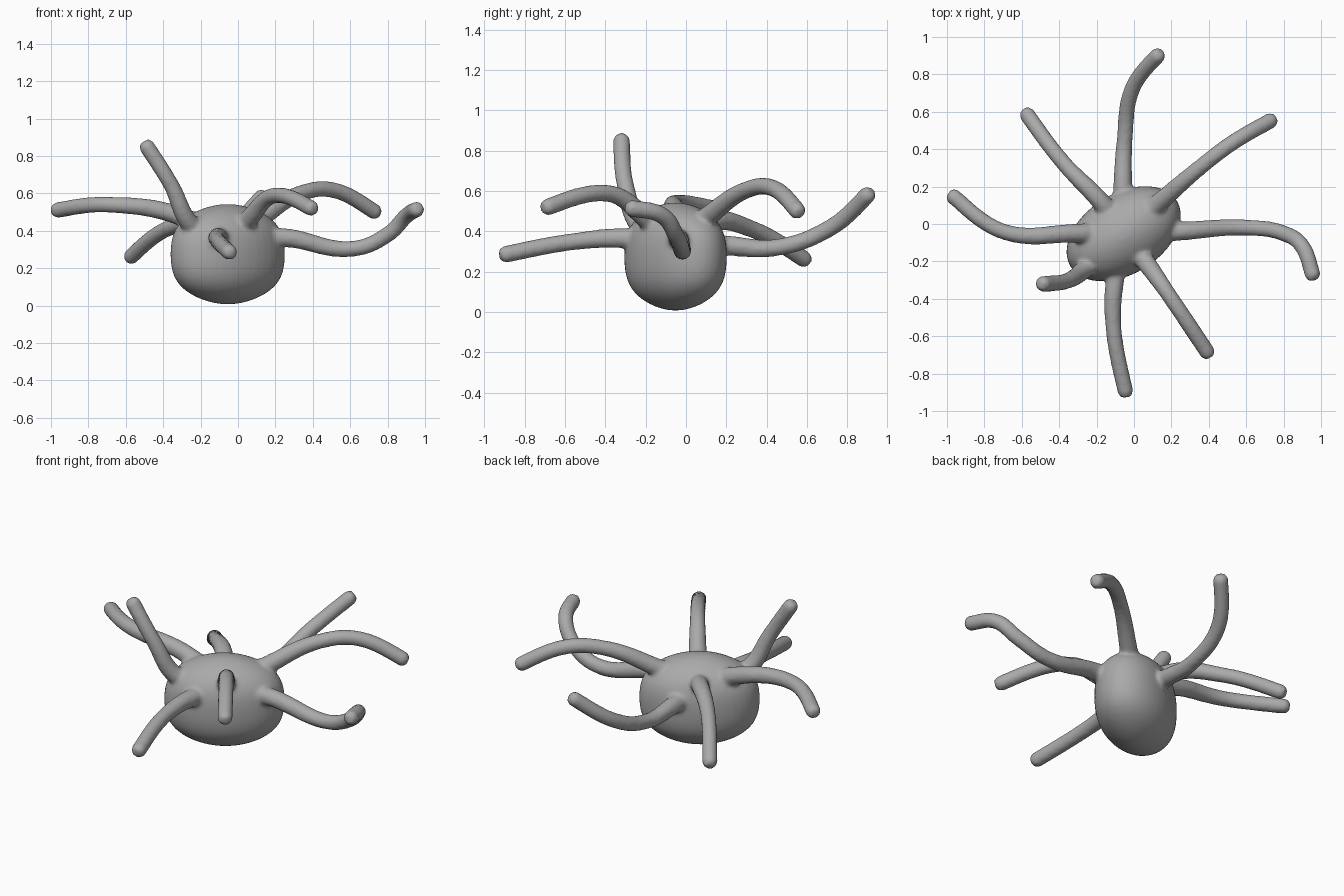
import bpy
import bmesh
import math
from mathutils import Matrix, Vector

cube = bpy.data.objects.get("Cube")
if cube:
    bpy.data.objects.remove(cube, do_unlink=True)

grey = bpy.data.materials.new("soft grey")
grey.use_nodes = True
colour = (0.4, 0.4, 0.4, 1.0)
grey.diffuse_color = colour
grey.node_tree.nodes["Principled BSDF"].inputs["Base Color"].default_value = colour

ARM_RADIUS = 0.043
BODY_CENTRE = Vector((-.055, -.052, .275))
ARM_HUB = Vector((-.055, -.052, .33))

# Centre line of each arm, from the body surface to the tip
ARMS = {
    "back": [(-.06, .18, .33), (-.05, .45, .32), (-.01, .72, .42), (.13, .905, .585)],
    "back_left": [(.13, .11, .475), (.35, .3, .605), (.52, .43, .615), (.735, .555, .5)],
    "left": [(.22, -.04, .365), (.62, -.02, .305), (.8, -.05, .38),
             (.9, -.12, .48), (.957, -.275, .515)],
    "front_left": [(.06, -.2, .465), (.18, -.37, .585), (.395, -.69, .52)],
    "front": [(-.1, -.28, .365), (-.11, -.55, .35), (-.045, -.9, .285)],
    "front_right": [(-.25, -.23, .43), (-.36, -.305, .65), (-.49, -.32, .855)],
    "right": [(-.3, -.05, .475), (-.7, -.04, .54), (-.97, .15, .51)],
    "back_right": [(-.17, .11, .445), (-.38, .33, .41), (-.575, .59, .26)],
}


def body_mesh():
    """Plump egg with full shoulders, turned in plan."""
    bm = bmesh.new()
    bmesh.ops.create_uvsphere(bm, u_segments=40, v_segments=24, radius=1.0)
    for v in bm.verts:
        fullness = 1 + 0.28 * v.co.z ** 2 * (1 - v.co.z ** 2)
        v.co = Vector((v.co.x * .335 * fullness, v.co.y * .215 * fullness, v.co.z * .268))
    bm.transform(Matrix.Translation(BODY_CENTRE) @ Matrix.Rotation(math.radians(32), 4, 'Z'))
    return bm


def arm_mesh(name, points):
    """Swept round tube with a flared root inside the body and a rounded tip."""
    path = [Vector(p) for p in points]
    direction = (path[-1] - path[-2]).normalized()
    path = [path[0].lerp(ARM_HUB, 0.5)] + path + [path[-1] + direction * 0.026]
    curve = bpy.data.curves.new(name, 'CURVE')
    curve.dimensions = '3D'
    curve.bevel_depth = ARM_RADIUS
    curve.bevel_resolution = 4
    curve.use_fill_caps = True
    curve.resolution_u = 14
    spline = curve.splines.new('BEZIER')
    spline.bezier_points.add(len(path) - 1)
    for i, (bp, co) in enumerate(zip(spline.bezier_points, path)):
        bp.co = co
        bp.handle_left_type = bp.handle_right_type = 'AUTO'
        bp.radius = (1.5, 1.2)[i] if i < 2 else 1.0
    spline.bezier_points[-1].radius = 0.65
    obj = bpy.data.objects.new(name, curve)
    bpy.context.collection.objects.link(obj)
    bpy.context.view_layer.update()
    depsgraph = bpy.context.evaluated_depsgraph_get()
    mesh = bpy.data.meshes.new_from_object(obj.evaluated_get(depsgraph))
    bpy.data.objects.remove(obj, do_unlink=True)
    return mesh


# Gather the body and all eight arms into one mesh
bm = body_mesh()
for arm_name, arm_points in ARMS.items():
    part = arm_mesh(arm_name + "_arm", arm_points)
    bm.from_mesh(part)
    bpy.data.meshes.remove(part)
bmesh.ops.remove_doubles(bm, verts=bm.verts, dist=0.0005)
bmesh.ops.recalc_face_normals(bm, faces=bm.faces)
mesh = bpy.data.meshes.new("body_with_arms")
bm.to_mesh(mesh)
bm.free()
mesh.materials.append(grey)
body = bpy.data.objects.new("body_with_arms", mesh)
bpy.context.collection.objects.link(body)

# Fuse the parts into one skin and soften the joins
remesh = body.modifiers.new("fuse", 'REMESH')
remesh.mode = 'VOXEL'
remesh.voxel_size = 0.012
remesh.use_smooth_shade = True
smooth = body.modifiers.new("soften", 'SMOOTH')
smooth.factor = 0.5
smooth.iterations = 6
